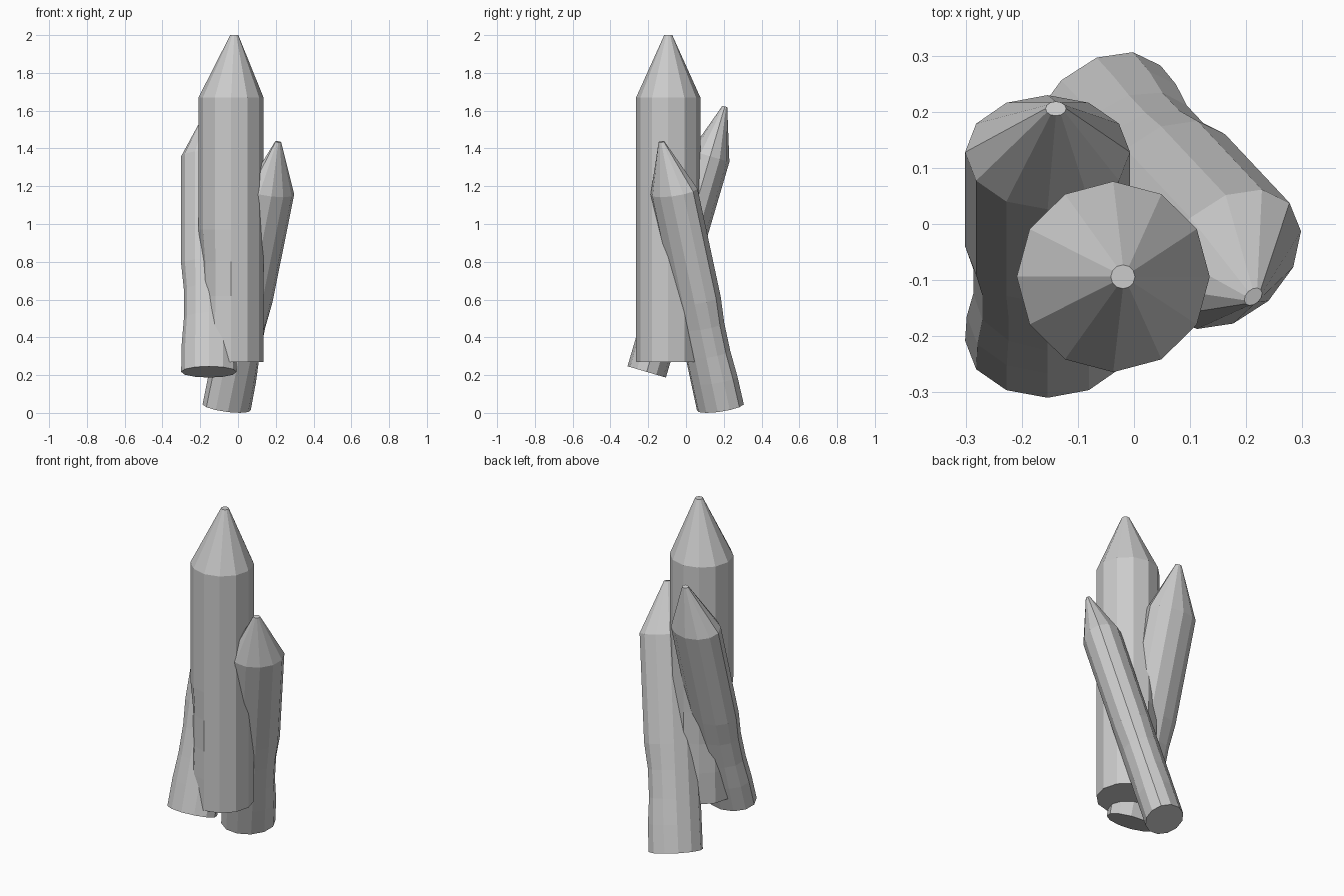
import bpy, bmesh
from math import cos, sin, pi, radians
from mathutils import Matrix, Vector

if "Cube" in bpy.data.objects:
    bpy.data.objects.remove(bpy.data.objects["Cube"])

SIDES = 12


def stake(name, base, rx, ry, length, tip, lean=0.0, heading=0.0):
    """Twelve-sided log with a slight dent on one side and a blunt cut point."""
    # (height, radius scale, sideways shift of centre, dent depth)
    rings = [(length * t, 1.0, 0.0, d) for t, d in
             ((0, 0), (0.13, 0.02), (0.25, 0.10), (0.38, 0.10), (0.5, 0.0), (0.75, 0.0), (1, 0))]
    rings.append((length + tip, 0.125, 0.1 * rx, 0))

    bm = bmesh.new()
    loops = []
    for z, s, shift, dent in rings:
        loop = []
        for i in range(SIDES):
            a = 2 * pi * i / SIDES
            k = s * (1 - dent * max(0.0, -cos(a)))
            loop.append(bm.verts.new((rx * k * cos(a) + shift, ry * k * sin(a), z)))
        loops.append(loop)
    for lo, hi in zip(loops, loops[1:]):
        for i in range(SIDES):
            j = (i + 1) % SIDES
            bm.faces.new((lo[i], lo[j], hi[j], hi[i]))
    bm.faces.new(loops[0][::-1])
    bm.faces.new(loops[-1])

    # Lean the log towards its heading and set it on its base point
    bm.transform(Matrix.Translation(Vector(base))
                 @ Matrix.Rotation(radians(heading), 4, 'Z')
                 @ Matrix.Rotation(radians(-lean), 4, 'X'))
    mesh = bpy.data.meshes.new(name)
    bm.to_mesh(mesh)
    bm.free()
    obj = bpy.data.objects.new(name, mesh)
    bpy.context.collection.objects.link(obj)
    return obj


# Tall upright stake
stake("main_stake", (-0.037, -0.094, 0.27), 0.172, 0.17, 1.40, 0.33)
# Two smaller, flattened stakes crossing behind and beside it
stake("left_stake", (-0.154, -0.208, 0.217), 0.147, 0.106, 1.19, 0.275, 16.4, 0)
stake("right_stake", (-0.06, 0.182, 0.03), 0.147, 0.106, 1.19, 0.275, 16.4, -136.8)
